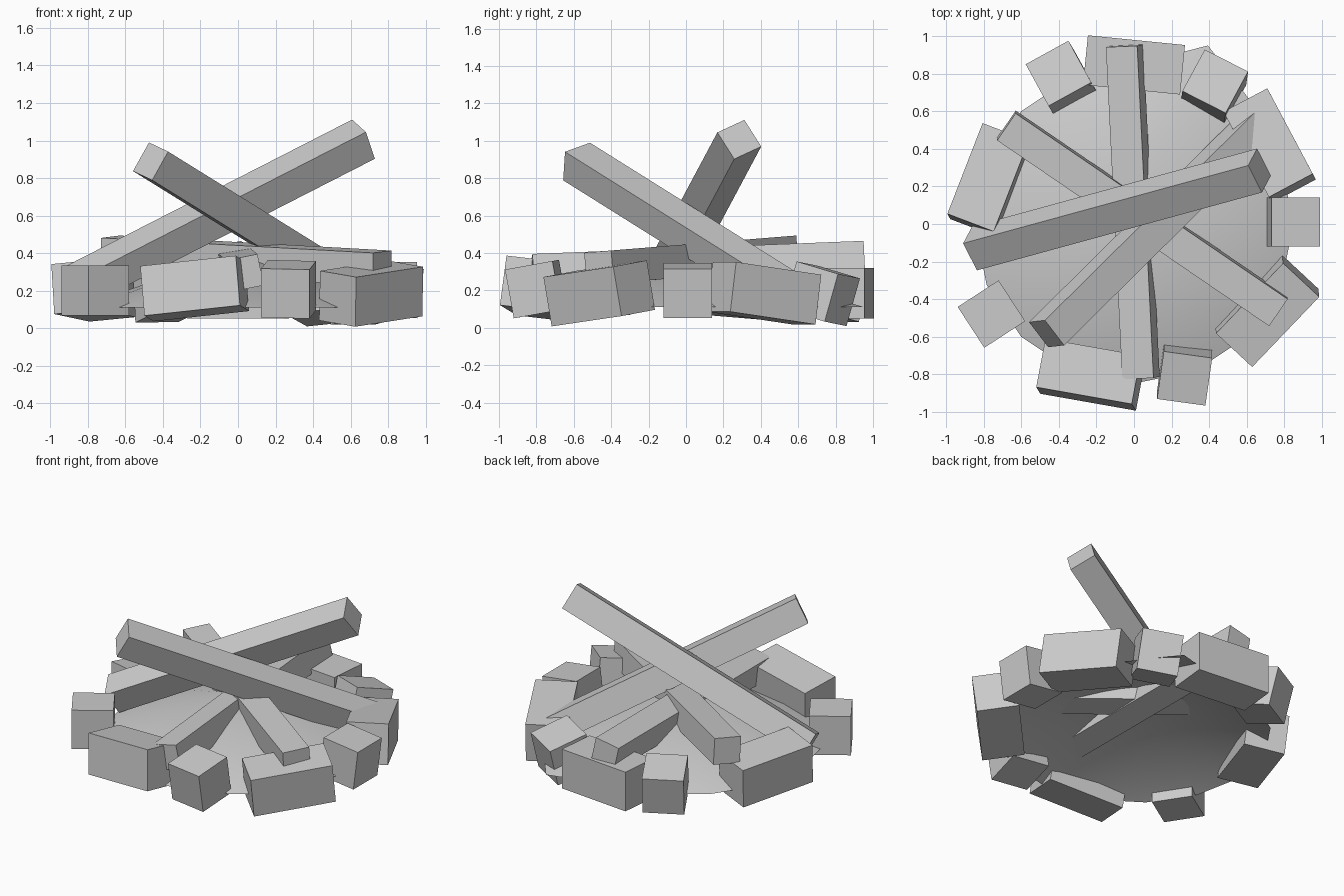
import bpy, bmesh, math
from mathutils import Vector, Matrix

if "Cube" in bpy.data.objects:
    bpy.data.objects.remove(bpy.data.objects["Cube"])


def box(name, center, size, along, up):
    """Box whose long axis follows 'along' and whose top faces 'up'."""
    x = Vector(along).normalized()
    y = Vector(up).cross(x).normalized()
    z = x.cross(y)
    rot = Matrix((x, y, z)).transposed().to_4x4()
    me = bpy.data.meshes.new(name)
    bm = bmesh.new()
    bmesh.ops.create_cube(bm, size=1)
    bmesh.ops.transform(bm, matrix=Matrix.Diagonal((*size, 1)), verts=bm.verts)
    bm.to_mesh(me)
    bm.free()
    ob = bpy.data.objects.new(name, me)
    ob.matrix_world = Matrix.Translation(Vector(center)) @ rot
    bpy.context.collection.objects.link(ob)
    return ob


def log(name, a, b, up, s=0.175):
    a, b = Vector(a), Vector(b)
    return box(name, (a + b) / 2, ((b - a).length, s, s), b - a, up)


# Ring of stones: alternating cubes and long blocks, each slightly tilted
SMALL, LARGE = (0.26, 0.26, 0.265), (0.52, 0.265, 0.268)
stones = [
    (SMALL, (.845, .01, .20), (.26, 0, -.033), (.033, 0, .26)),
    (LARGE, (.723, .418, .185), (.25, -.47, .07), (-.016, .03, .26)),
    (SMALL, (.428, .725, .182), (.23, -.117, .024), (.01, .07, .25)),
    (LARGE, (0, .848, .185), (.5, -.05, 0), (0, 0, 1)),
    (SMALL, (-.387, .777, .19), (.122, -.223, .06), (-.03, .05, .25)),
    (LARGE, (-.77, .235, .20), (-.186, -.479, .04), (-.015, .025, .25)),
    (SMALL, (-.76, -.48, .20), (.218, .142, 0), (0, 0, 1)),
    (LARGE, (-.231, -.803, .211), (.51, -.09, .055), (-.02, .035, .265)),
    (SMALL, (.27, -.80, .207), (.255, -.035, -.006), (0, -.045, .25)),
    (LARGE, (.71, -.464, .184), (.356, .372, .055), (.005, -.044, .265)),
]
for i, (size, c, along, up) in enumerate(stones):
    box(f"ring_stone_{i + 1}", c, size, along, up)

# Two lying logs crossed in the ash, two leaning logs above
log("lying_log_1", (-.05, .95, .365), (.037, -.82, .295), (-.2, 0, 1), 0.17)
log("lying_log_2", (-.68, .525, .40), (.77, -.465, .32), (-.04, -.06, 1))
log("leaning_log_1", (-.85, -.13, .23), (.669, .285, 1.007), (-.045, -.09, .145))
log("leaning_log_2", (.66, .53, .19), (-.466, -.585, .889), (.08, .005, .155))

# Open ash cone with a slightly uneven rim
N = 16
bumps = {2: 0.90, 3: 1.03}
me = bpy.data.meshes.new("ash_mound")
bm = bmesh.new()
apex = bm.verts.new((0, 0, 0.41))
rim = []
for i in range(N):
    r, t = bumps.get(i, 0.85), 2 * math.pi * i / N
    rim.append(bm.verts.new((r * math.cos(t), r * math.sin(t), 0.11)))
for i in range(N):
    f = bm.faces.new((apex, rim[i], rim[(i + 1) % N]))
    f.smooth = True
bm.to_mesh(me)
bm.free()
bpy.context.collection.objects.link(bpy.data.objects.new("ash_mound", me))
